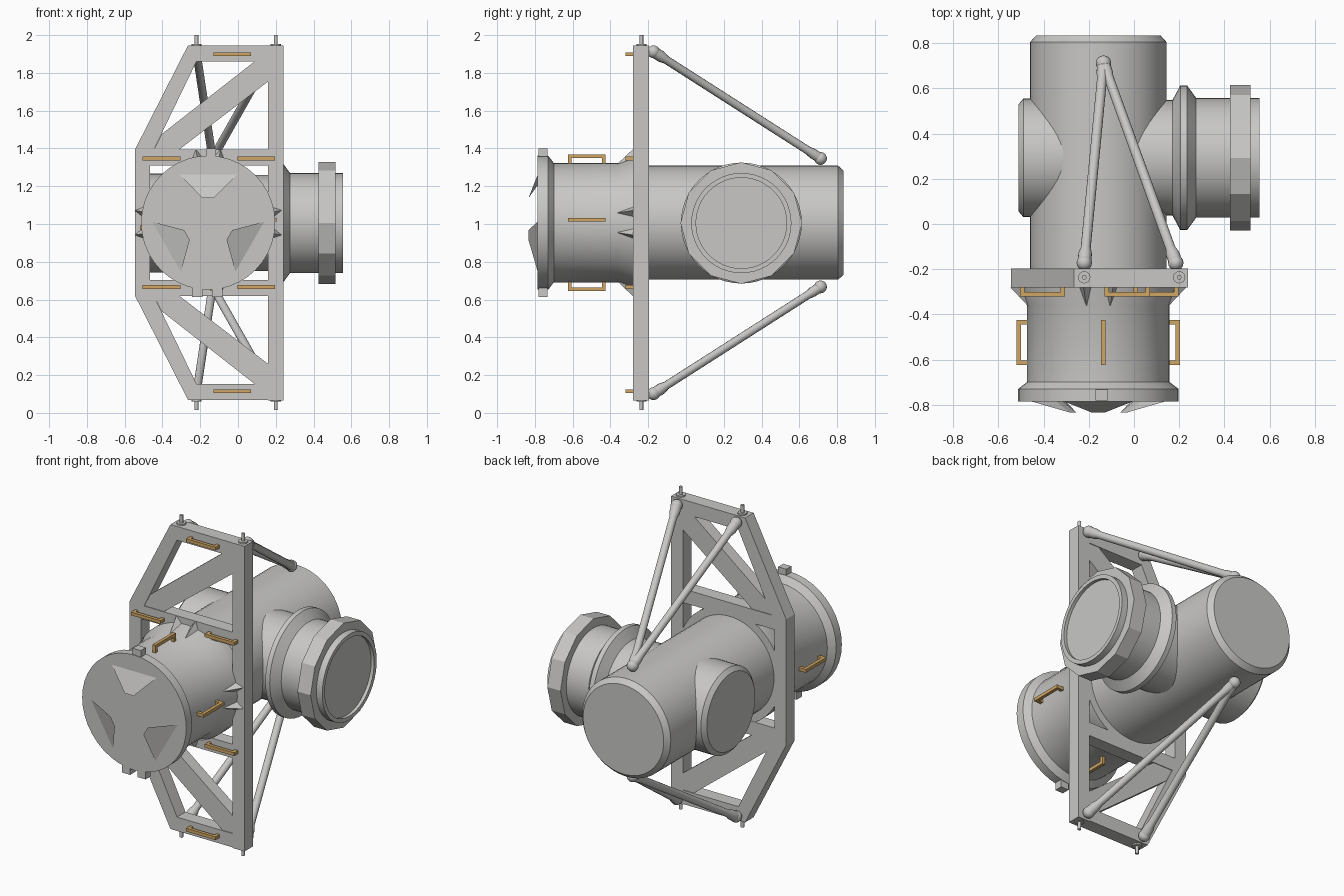
import bpy, bmesh
from math import sin, cos, pi, radians
from mathutils import Vector, Matrix

cube = bpy.data.objects.get("Cube")
if cube:
    bpy.data.objects.remove(cube, do_unlink=True)


def material(name, rgb):
    m = bpy.data.materials.new(name)
    m.use_nodes = True
    m.diffuse_color = (*rgb, 1)
    m.node_tree.nodes["Principled BSDF"].inputs["Base Color"].default_value = (*rgb, 1)
    return m


GREY = material("light_grey", (0.58, 0.575, 0.565))
GOLD = material("handrail_gold", (0.62, 0.38, 0.13))

CX, CZ = -0.158, 1.007       # axis of the main body
FRONT, BACK = -0.28, -0.197  # frame depth


def finish(name, bm, mat=GREY, smooth=False):
    bmesh.ops.recalc_face_normals(bm, faces=bm.faces)
    me = bpy.data.meshes.new(name)
    bm.to_mesh(me)
    bm.free()
    me.materials.append(mat)
    ob = bpy.data.objects.new(name, me)
    bpy.context.collection.objects.link(ob)
    if smooth:
        bpy.ops.object.select_all(action='DESELECT')
        ob.select_set(True)
        bpy.context.view_layer.objects.active = ob
        bpy.ops.object.shade_smooth_by_angle(angle=radians(25))
    return ob


def lathe(name, profile, origin, direction, sides=48, smooth=True):
    """Closed solid turned around a line; profile holds (distance, radius)."""
    bm = bmesh.new()
    turn = Vector(direction).to_track_quat('Z', 'Y')
    rings = []
    for d, r in profile:
        rings.append([bm.verts.new(Vector(origin) + turn @ Vector(
            (r * cos(2 * pi * i / sides), r * sin(2 * pi * i / sides), d)))
            for i in range(sides)])
    for a, b in zip(rings, rings[1:]):
        for i in range(sides):
            j = (i + 1) % sides
            bm.faces.new((a[i], a[j], b[j], b[i]))
    bm.faces.new(rings[0])
    bm.faces.new(rings[-1])
    return finish(name, bm, smooth=smooth)


def prism(name, points, y0=FRONT, y1=BACK, flip=False):
    """Outline in x and z, extruded along y; flip mirrors it to the lower half."""
    bm = bmesh.new()
    pts = [(x, 2 * CZ - z if flip else z) for x, z in points]
    face = bm.faces.new([bm.verts.new((x, y0, z)) for x, z in pts])
    new = bmesh.ops.extrude_face_region(bm, geom=[face])["geom"]
    bmesh.ops.translate(bm, vec=(0, y1 - y0, 0),
                        verts=[v for v in new if isinstance(v, bmesh.types.BMVert)])
    return finish(name, bm)


def hull(name, points):
    bm = bmesh.new()
    for p in points:
        bm.verts.new(p)
    bmesh.ops.convex_hull(bm, input=bm.verts[:])
    return finish(name, bm)


def add_box(bm, centre, size):
    bmesh.ops.create_cube(bm, size=1, matrix=Matrix.Translation(centre)
                          @ Matrix.Diagonal((*size, 1)))


def handle(name, base, along, out, height=0.04, length=0.2, t=0.02):
    """Grab bar: one rail on two short posts."""
    bm = bmesh.new()
    base, along, out = Vector(base), Vector(along), Vector(out)
    side = along.cross(out)

    def size(a, o):
        return [abs(v) for v in along * a + out * o + side * t]
    add_box(bm, base + out * (height - t / 2), size(length, t))
    for s in (-1, 1):
        add_box(bm, base + along * s * (length - t) / 2 + out * height / 2, size(t, height))
    finish(name, bm, GOLD)


# Main body, front section and its end rim
lathe("main_body", [(FRONT, .302), (.805, .302), (.835, .275)], (CX, 0, CZ), (0, 1, 0), 64)
lathe("front_section", [(-.785, .355), (-.73, .355), (-.70, .316), (-.36, .316),
                        (-.28, .35), (-.2, .35)], (CX, 0, CZ), (0, 1, 0), 40)

# Side ports
PORT = (0, .293, 1.005)
lathe("left_port", [(-.1, .255), (.17, .255), (.205, .32), (.235, .32), (.275, .265),
                    (.555, .265), (.555, .24), (.535, .24)], PORT, (1, 0, 0))
lathe("left_port_ring", [(.425, .262), (.425, .322), (.515, .322), (.515, .262)],
      PORT, (1, 0, 0), 12, False)
lathe("right_port", [(.2, .262), (.49, .262), (.512, .236)], PORT, (-1, 0, 0))

# Three tilted wedges on the front face
for k in range(3):
    a = 2 * pi * k / 3

    def on_face(r, w, y):
        return (CX + w * cos(a) - r * sin(a), y, CZ + r * cos(a) + w * sin(a))
    hull("front_wedge", [on_face(r, s * w, y) for s in (-1, 1) for r, w, y in
                         ((.257, .155, -.784), (.13, .03, -.834), (.2, .03, -.784))])

# Pointed gussets in pairs around the collar
for k in range(4):
    for s in (-1, 1):
        a = k * pi / 2 + s * radians(9.5)
        hull("collar_gusset", [(CX + r * cos(a + o), y, CZ + r * sin(a + o)) for r, o, y in
                               ((.395, 0, FRONT), (.33, .11, FRONT),
                                (.33, -.11, FRONT), (.314, 0, -.365))])

# Small tabs on the rim
for x, s in ((-.143, 1), (-.215, -1), (-.11, -1)):
    bm = bmesh.new()
    add_box(bm, (x, -.757, CZ + s * .36), (.055, .05, .065))
    finish("rim_tab", bm)

# Frame
prism("frame_left_post", [(.16, .065), (.24, .065), (.24, 1.945), (.16, 1.945)])
prism("frame_right_post", [(-.545, .617), (-.465, .617), (-.465, 1.395), (-.545, 1.395)])
for flip in (False, True):
    prism("frame_end_beam", [(-.265, 1.945), (.16, 1.945), (.16, 1.86), (-.22, 1.86)], flip=flip)
    prism("frame_slope", [(-.265, 1.945), (-.545, 1.395), (-.445, 1.395), (-.22, 1.86)], flip=flip)
    prism("frame_cross_beam", [(-.465, 1.395), (.16, 1.395), (.16, 1.31), (-.465, 1.31)], flip=flip)
    prism("frame_diagonal", [(.087, 1.86), (.16, 1.86), (.16, 1.755), (-.31, 1.395),
                             (-.445, 1.395), (-.405, 1.475)], FRONT + .004, BACK - .004, flip)

# Pins and struts at both ends of the frame
for s in (1, -1):
    for x in (-.22, .2):
        lathe("frame_pin", [(.93, .027), (.947, .027), (.947, .01), (.993, .01)],
              (x, -.236, CZ), (0, 0, s), 16)
    rear = Vector((-.135, .712, CZ + s * .34))
    for x in (-.22, .185):
        start = Vector((x, -.172, CZ + s * .905))
        span = rear - start
        n = span.length
        lathe("strut", [(0, .03), (.05, .03), (.08, .022), (n - .08, .022),
                        (n - .05, .027), (n, .027)], start, span, 16)
        bm = bmesh.new()
        for p in (start, rear):
            bmesh.ops.create_uvsphere(bm, u_segments=16, v_segments=10, radius=.034,
                                      matrix=Matrix.Translation(p))
        finish("strut_joints", bm, smooth=True)

# Handles on the frame
for s in (1, -1):
    for x, dz in ((-.03, .892), (-.405, .34), (.097, .34)):
        handle("frame_handle", (x, FRONT, CZ + s * dz), (1, 0, 0), (0, -1, 0))

# Handles around the front section
for out, shift in (((0, 0, 1), .022), ((0, 0, -1), .022), ((1, 0, 0), .015), ((-1, 0, 0), -.025)):
    o = Vector(out)
    sideways = Vector((shift, 0, 0)) if o.z else Vector((0, 0, shift))
    handle("section_handle", Vector((CX, -.525, CZ)) + o * .312 + sideways, (0, 1, 0), o, .05)
